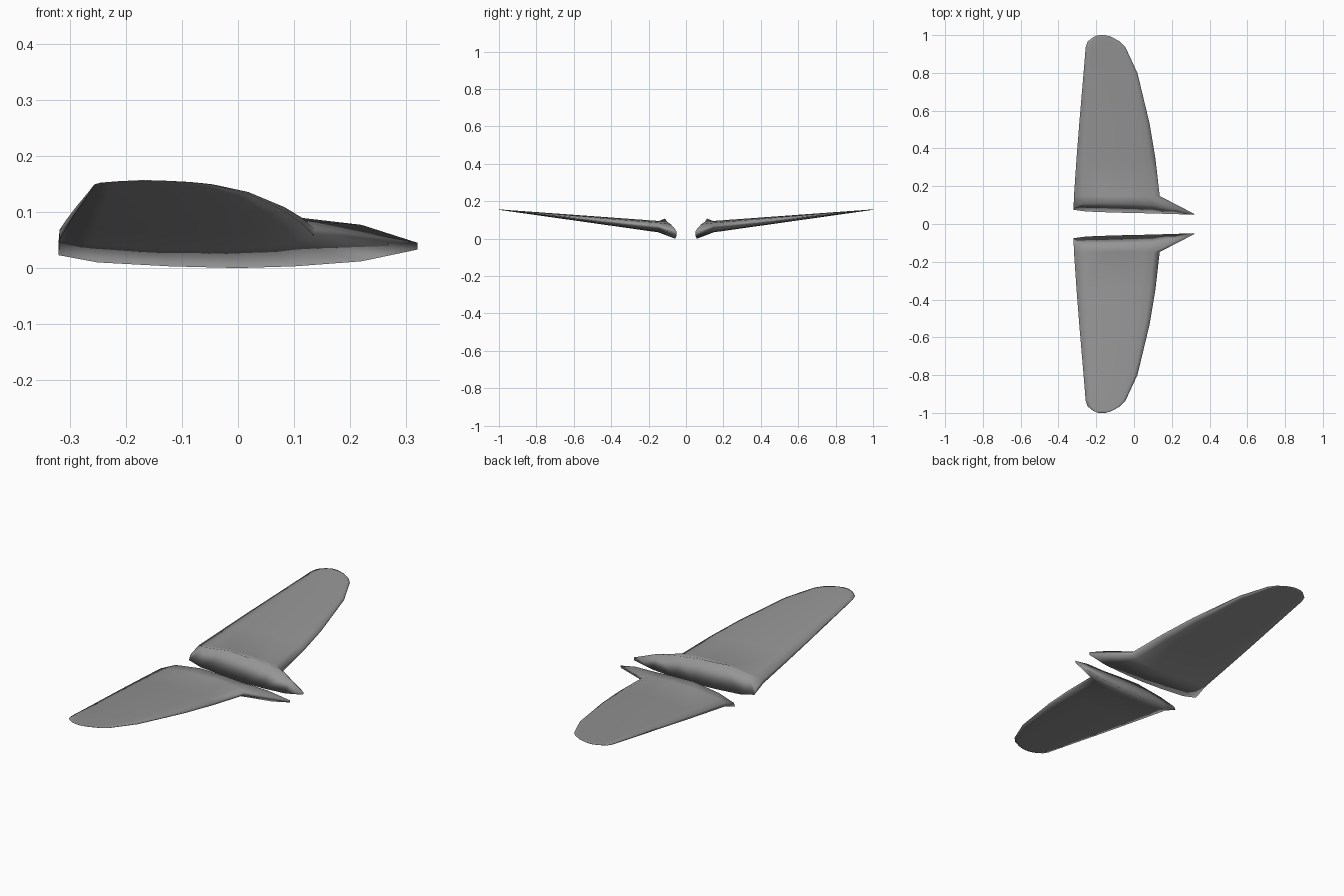
import bpy
import bmesh

if "Cube" in bpy.data.objects:
    bpy.data.objects.remove(bpy.data.objects["Cube"])

# Shared chordwise layout, leading edge to trailing edge
FRAC = [0, .07, .18, .36, .63, .88, 1]
UP = [.006, .021, .027, .031, .029, .015, .004]
LOW = [-.007, -.018, -.026, -.030, -.029, -.021, -.013]

# Root fairing: raised ridge above, sharp lower edge against the body
RIDGE = [(.32, .053, .045), (.22, .081, .077), (.10, .101, .091), (0, .108, .101),
         (-.12, .113, .107), (-.26, .113, .087), (-.32, .085, .045)]
KEEL = [(.32, .050, .033), (.22, .052, .012), (.10, .056, .003), (0, .058, 0),
        (-.12, .061, .003), (-.25, .066, .010), (-.32, .075, .023)]

# Wing panel stations: span position, leading edge x, trailing edge x
STATIONS = [(.148, .136, -.318), (.35, .113, -.304), (.53, .083, -.290),
            (.80, .018, -.267), (.935, -.045, -.256), (.965, -.073, -.246),
            (.99, -.118, -.215), (1.0, -.15, -.19)]


def section(y, lead, trail):
    t = (y - .148) / .852
    centre = .064 + .0915 * t
    scale = 1 - .96 * t
    def side(offsets):
        return [(lead + (trail - lead) * f, y, centre + o * scale)
                for f, o in zip(FRAC, offsets)]
    return side(UP), side(LOW)


bm = bmesh.new()
rings = []
for up, low in [(RIDGE, KEEL)] + [section(*s) for s in STATIONS]:
    rings.append([bm.verts.new(p) for p in up + low[::-1]])

# Skin between neighbouring sections
n = len(rings[0])
for a, b in zip(rings, rings[1:]):
    for i in range(n):
        j = (i + 1) % n
        bm.faces.new((a[i], a[j], b[j], b[i]))

# Close root and tip with quad strips
for r in (rings[0], rings[-1]):
    for i in range(len(FRAC) - 1):
        bm.faces.new((r[i], r[i + 1], r[n - 2 - i], r[n - 1 - i]))

bmesh.ops.recalc_face_normals(bm, faces=bm.faces)
for f in bm.faces:
    f.smooth = True
mesh = bpy.data.meshes.new("wings")
bm.to_mesh(mesh)
bm.free()
wings = bpy.data.objects.new("wings", mesh)
bpy.context.collection.objects.link(wings)

# Dark grey finish
grey = bpy.data.materials.new("dark_grey")
grey.diffuse_color = (.3, .3, .3, 1)
grey.use_nodes = True
grey.node_tree.nodes["Principled BSDF"].inputs["Base Color"].default_value = grey.diffuse_color
mesh.materials.append(grey)

# Opposite wing
mirror = wings.modifiers.new("mirror", 'MIRROR')
mirror.use_axis = (False, True, False)
mirror.use_mirror_merge = False
